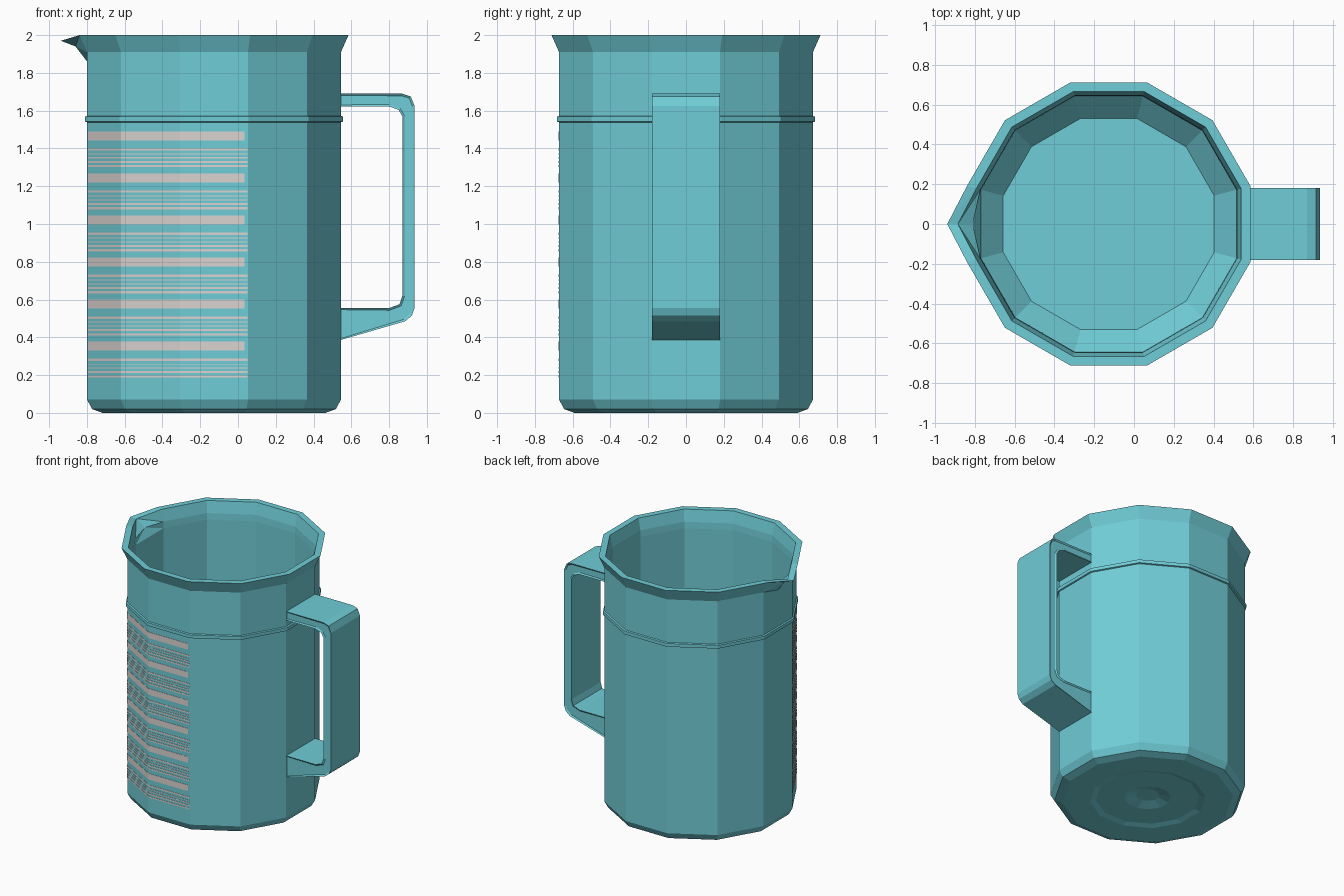
import bpy, bmesh, math
from mathutils import Vector

if "Cube" in bpy.data.objects:
    bpy.data.objects.remove(bpy.data.objects["Cube"])

CX = -0.127          # axis of the jug body
BODY = 0.672         # distance from axis to the flat wall
SIDES = 12


def material(name, rgb):
    m = bpy.data.materials.new(name)
    m.use_nodes = True
    m.diffuse_color = (*rgb, 1)
    m.node_tree.nodes["Principled BSDF"].inputs["Base Color"].default_value = (*rgb, 1)
    return m


teal = material("teal", (0.162, 0.61, 0.68))
pale = material("pale_pink_grey", (0.71, 0.66, 0.645))


def finish(name, bm, mat, fix=True):
    if fix:
        bmesh.ops.recalc_face_normals(bm, faces=bm.faces)
    me = bpy.data.meshes.new(name)
    bm.to_mesh(me)
    bm.free()
    me.materials.append(mat)
    ob = bpy.data.objects.new(name, me)
    bpy.context.collection.objects.link(ob)
    return ob


def corner(apothem, k):
    """Corner k of the twelve-sided outline, flats facing the axes."""
    a = math.radians(15 + 30 * k)
    r = apothem / math.cos(math.radians(15))
    return CX + r * math.cos(a), r * math.sin(a)


def lathe(bm, profile, closed=False):
    """Twelve-sided rings; an optional third entry moves the spout midpoint."""
    rings = []
    for apothem, z, *spout in profile:
        ring = [bm.verts.new((*corner(apothem, k), z)) for k in range(SIDES)]
        mx, mz = spout[0] if spout else (CX - apothem, z)
        ring.insert(6, bm.verts.new((mx, 0, mz)))
        rings.append(ring)
    pairs = list(zip(rings, rings[1:]))
    if closed:
        pairs.append((rings[-1], rings[0]))
    for lo, hi in pairs:
        for i in range(len(lo)):
            j = (i + 1) % len(lo)
            quad = [lo[i], lo[j], hi[j], hi[i]]
            if i in (5, 6):      # split the bent spout faces at the centre line
                mid_first = i == 6
                a, b, c, d = quad
                if mid_first:
                    bm.faces.new((a, b, c))
                    bm.faces.new((a, c, d))
                else:
                    bm.faces.new((a, b, d))
                    bm.faces.new((b, c, d))
            else:
                bm.faces.new(quad)
    return rings


# Jug body: underside, outer wall, flared rim with spout, inner wall, floor
bm = bmesh.new()
rings = lathe(bm, [
    (0.08, 0.035), (0.16, 0.012), (0.36, 0.012), (0.40, 0.0), (0.59, 0.0),
    (0.645, 0.02), (BODY, 0.07), (BODY, 1.86),
    (BODY, 1.91, (-0.86, 1.94)),
    (0.712, 2.0, (-0.938, 1.97)),
    (0.665, 2.0, (-0.885, 1.97)),
    (0.645, 1.91, (-0.81, 1.92)),
    (0.642, 1.86), (0.64, 0.17), (0.53, 0.06),
])
bm.faces.new(rings[0])
bm.faces.new(rings[-1])
finish("jug_body", bm, teal)

# Raised band around the wall
bm = bmesh.new()
lathe(bm, [(0.668, 1.537), (0.682, 1.542), (0.682, 1.568), (0.668, 1.574)], closed=True)
finish("raised_band", bm, teal)

# Handle: side profile extruded across the width, with recessed side panels
outer = [(0.53, 1.69), (0.87, 1.69), (0.915, 1.675), (0.935, 1.625),
         (0.935, 0.555), (0.92, 0.515), (0.885, 0.485), (0.53, 0.382)]
inner = [(0.53, 0.555), (0.80, 0.555), (0.855, 0.575), (0.87, 0.62),
         (0.87, 1.57), (0.85, 1.605), (0.80, 1.622), (0.53, 1.622)]
bm = bmesh.new()
front = bm.faces.new([bm.verts.new((x, -0.18, z)) for x, z in outer + inner])
new = bmesh.ops.extrude_face_region(bm, geom=[front], use_keep_orig=True)["geom"]
bmesh.ops.translate(bm, verts=[g for g in new if isinstance(g, bmesh.types.BMVert)],
                    vec=(0, 0.36, 0))
bmesh.ops.recalc_face_normals(bm, faces=bm.faces)
sides = [f for f in bm.faces if abs(f.normal.y) > 0.9]
bmesh.ops.inset_region(bm, faces=sides, thickness=0.012, depth=-0.008)
finish("handle", bm, teal, fix=False)

# Measuring marks: thin plates wrapped over three wall faces
wall = [Vector(corner(BODY + 0.002, k)) for k in (6, 7, 8, 9)]


def add_mark(bm, z, height, start, end):
    path = list(wall)
    path[0] = wall[0].lerp(wall[1], start)
    path[-1] = wall[3].lerp(wall[2], end)
    cols = [[bm.verts.new((p.x, p.y, z + s * height / 2)) for s in (-1, 1)] for p in path]
    for a, b in zip(cols, cols[1:]):
        bm.faces.new((a[0], b[0], b[1], a[1]))


bars, lines = bmesh.new(), bmesh.new()
for n in range(6):
    z = 1.466 - 0.2225 * n
    add_mark(bars, z, 0.048, 0.04, 0.05)
    for drop, height in ((0.072, 0.012), (0.096, 0.005), (0.116, 0.007),
                         (0.137, 0.011), (0.160, 0.011)):
        add_mark(lines, z - drop, height, 0.04, 0.01)
for name, mesh in (("wide_marks", bars), ("fine_marks", lines)):
    ob = finish(name, mesh, pale, fix=False)
    solid = ob.modifiers.new("thickness", "SOLIDIFY")
    solid.thickness = 0.003
